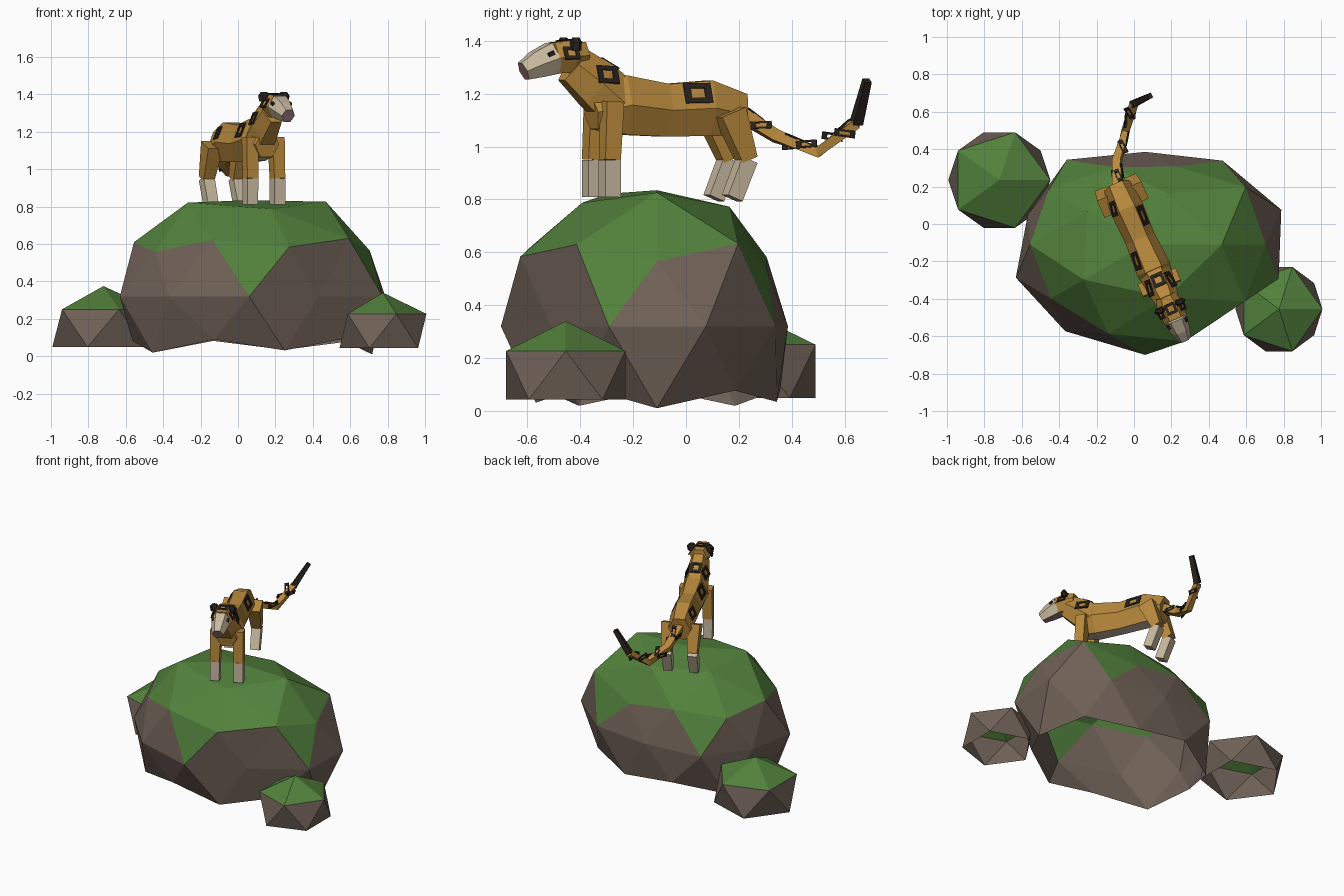
import bpy, bmesh
from math import sin, cos, atan, atan2, degrees, radians, pi
from mathutils import Vector
from mathutils.bvhtree import BVHTree

if "Cube" in bpy.data.objects:
    bpy.data.objects.remove(bpy.data.objects["Cube"])


def material(name, rgb):
    m = bpy.data.materials.new(name)
    m.diffuse_color = (*rgb, 1)
    m.use_nodes = True
    m.node_tree.nodes["Principled BSDF"].inputs["Base Color"].default_value = m.diffuse_color
    return m


COAT = material("coat", (0.48, 0.25, 0.045))
PALE = material("pale_fur", (0.58, 0.49, 0.35))
DARK = material("dark_fur", (0.022, 0.016, 0.013))
MAUVE = material("mouth", (0.28, 0.16, 0.18))
ROCK = material("stone", (0.16, 0.12, 0.095))
MOSS = material("moss", (0.085, 0.22, 0.045))

# The animal stands on a straight axis turned away from -y
TURN = atan(0.44)
SIDE = Vector((cos(TURN), sin(TURN), 0))
FWD = Vector((sin(TURN), -cos(TURN), 0))


def P(lat, y, z):
    return Vector((-0.09 + 0.44 * (0.2 - y), y, z)) + SIDE * lat


def finish(name, bm, mats):
    me = bpy.data.meshes.new(name)
    bm.to_mesh(me)
    for m in mats:
        me.materials.append(m)
    ob = bpy.data.objects.new(name, me)
    bpy.context.collection.objects.link(ob)
    bm.free()
    return ob


def loft(name, stations, n=6, mats=(COAT,), pick=None):
    """Skin n-sided sections (point, half width, half height) along a path."""
    bm = bmesh.new()
    pts = [s[0] for s in stations]
    rings = []
    phase = pi / 4 if n == 4 else 0
    for i, (p, hw, hh) in enumerate(stations):
        t = (pts[min(i + 1, len(pts) - 1)] - pts[max(i - 1, 0)]).normalized()
        up = t.cross(SIDE).normalized()
        right = up.cross(t)
        rings.append([bm.verts.new(p + right * hw * cos(phase + 2 * pi * k / n)
                                   + up * hh * sin(phase + 2 * pi * k / n)) for k in range(n)])
    for a, b in zip(rings, rings[1:]):
        for k in range(n):
            bm.faces.new((a[k], a[(k + 1) % n], b[(k + 1) % n], b[k]))
    bm.faces.new(rings[0])
    bm.faces.new(rings[-1])
    bmesh.ops.recalc_face_normals(bm, faces=bm.faces)
    bm.normal_update()
    if pick:
        for f in bm.faces:
            f.material_index = pick(f)
    tree = BVHTree.FromBMesh(bm)
    finish(name, bm, mats)
    return tree


def boulder(name, centre, size, subdiv, moss, factors=None):
    """Icosphere with an open underside; factors push each ring in or out."""
    bm = bmesh.new()
    bmesh.ops.create_icosphere(bm, subdivisions=subdiv, radius=1)
    bmesh.ops.delete(bm, geom=[v for v in bm.verts if v.co.z < -0.6], context='VERTS')
    for v in bm.verts:
        f = 1
        ring = factors and factors.get(round(v.co.z * 100))
        if ring:
            a = degrees(atan2(v.co.y, v.co.x)) % 359.9
            f = ring[int(a / (360 / len(ring)) + 0.01) % len(ring)]
        v.co = Vector(c + s * q * f for c, s, q in zip(centre, size, v.co))
    for f in bm.faces:
        f.material_index = int(moss(f.calc_center_median()))
    finish(name, bm, (ROCK, MOSS))


# Main boulder with moss cap and hanging moss triangles
def main_moss(c):
    a = degrees(atan2(c.y + 0.11, c.x - 0.06)) % 360
    tongue = any(abs(a - t) < 13 for t in (54, 126, 270, 342))
    return c.z > 0.56 or (c.z > 0.455 and tongue)


boulder("main_boulder", (0.06, -0.11, 0.32), (0.75, 0.59, 0.572), 2, main_moss, {
    100: [0.9],
    85: [1.04, 0.93, 0.97, 1.03, 0.96],
    53: [1.04, 0.87, 0.965, 1.0, 1.03],
    45: [0.96, 0.83, 0.95, 0.93, 1.03],
    0: [1.02, 0.94, 0.84, 0.95, 0.88, 0.97, 0.97, 1.0, 0.84, 1.0],
    -45: [0.95, 0.93, 0.93, 0.9, 0.9],
    -53: [1.03, 0.95, 1.0, 1.0, 0.96]})

# Two small side stones
boulder("left_stone", (-0.72, 0.235, 0.15), (0.305, 0.3, 0.225), 1, lambda c: c.z > 0.24)
boulder("right_stone", (0.775, -0.455, 0.135), (0.26, 0.265, 0.205), 1, lambda c: c.z > 0.22)


# Torso, with pale belly
def under(f):
    return int(f.normal.z < -0.8)


torso = loft("torso", [
    (P(0, 0.205, 1.12), 0.075, 0.092), (P(0, 0.08, 1.145), 0.09, 0.121),
    (P(0, -0.08, 1.137), 0.082, 0.115), (P(0, -0.24, 1.157), 0.095, 0.13),
    (P(0, -0.36, 1.13), 0.07, 0.075)], mats=(COAT, PALE), pick=under)

# Neck and head
neck = loft("neck", [(P(0, -0.26, 1.16), 0.085, 0.11), (P(0, -0.34, 1.235), 0.08, 0.105),
                     (P(0, -0.43, 1.31), 0.062, 0.085)])
head = loft("head", [(P(0, -0.385, 1.345), 0.055, 0.058), (P(0, -0.44, 1.34), 0.072, 0.07),
                     (P(0, -0.505, 1.335), 0.065, 0.068)])


# Muzzle: pale above, mauve mouth below and at the tip
def mouth(f):
    return int(f.normal.z < -0.75 or f.normal.dot(FWD) > 0.85)


loft("muzzle", [(P(0, -0.5, 1.335), 0.066, 0.07), (P(0, -0.565, 1.31), 0.054, 0.058),
                (P(0, -0.615, 1.285), 0.038, 0.04)], mats=(PALE, MAUVE), pick=mouth)

# Paired parts: legs, ears, eyes
for s, word in ((-1, "right"), (1, "left")):
    lat = 0.079 * s
    knee = P(lat, -0.32, 0.95)
    loft(f"{word}_front_leg", [(P(lat * 0.95, -0.31, 1.17), 0.05, 0.05), (knee, 0.045, 0.045)], 4)
    loft(f"{word}_front_paw", [(knee, 0.045, 0.045), (P(lat, -0.32, 0.81), 0.044, 0.046)], 4, (PALE,))
    hock = P(lat * 1.1, 0.195, 0.95)
    loft(f"{word}_hind_leg", [(P(lat * 1.1, 0.13, 1.13), 0.06, 0.075), (hock, 0.046, 0.046)], 4)
    loft(f"{word}_hind_paw", [(hock, 0.046, 0.046), (P(lat * 1.1, 0.14, 0.805), 0.043, 0.045)], 4, (PALE,))
    loft(f"{word}_ear", [(P(0.055 * s, -0.44, 1.365), 0.03, 0.02), (P(0.058 * s, -0.44, 1.395), 0.034, 0.02),
                         (P(0.058 * s, -0.44, 1.413), 0.018, 0.012)], 6, (DARK,))
    loft(f"{word}_eye", [(P(0.05 * s, -0.52, 1.355), 0.012, 0.012),
                         (P(0.05 * s, -0.54, 1.345), 0.01, 0.01)], 4, (DARK,))

# Tail with dark tip
path = [Vector(p) for p in ((-0.085, 0.18, 1.14), (-0.09, 0.34, 1.04), (-0.045, 0.5, 0.98),
                            (0.0, 0.645, 1.09), (0.085, 0.685, 1.25))]
tail = loft("tail", [(p, r, r) for p, r in zip(path[:4], (0.038, 0.032, 0.028, 0.026))], 4)
loft("tail_tip", [(path[3], 0.028, 0.028), (path[4], 0.02, 0.02)], 4, (DARK,))

# Square rosettes laid on the coat
spots = bmesh.new()


def rosette(tree, point, w, l):
    loc, nrm, _, _ = tree.find_nearest(point)
    v = (FWD - nrm * FWD.dot(nrm)).normalized()
    u = v.cross(nrm)
    corners = ((-1, -1), (1, -1), (1, 1), (-1, 1))
    rings = [[spots.verts.new(loc + u * a * w * k + v * b * l * k + nrm * h) for a, b in corners]
             for k, h in ((1, -0.003), (1, 0.005), (0.5, 0.005), (0.5, -0.003))]
    for a, b in zip(rings, rings[1:]):
        for k in range(4):
            spots.faces.new((a[k], a[(k + 1) % 4], b[(k + 1) % 4], b[k]))


rosette(torso, P(0.07, 0.02, 1.205), 0.04, 0.055)
rosette(torso, P(-0.08, -0.17, 1.215), 0.04, 0.05)
rosette(torso, P(-0.08, 0.11, 1.2), 0.035, 0.04)
rosette(neck, P(0, -0.29, 1.33), 0.035, 0.04)
rosette(head, P(0, -0.455, 1.42), 0.03, 0.03)
for s in (-1, 1):
    rosette(neck, P(0.09 * s, -0.315, 1.285), 0.035, 0.045)
    rosette(head, P(0.09 * s, -0.46, 1.37), 0.027, 0.03)
for a, b in zip(path[:3], path[1:4]):
    for s in (-1, 1):
        rosette(tail, a.lerp(b, 0.55) + SIDE * 0.05 * s, 0.014, 0.04)
    rosette(tail, a.lerp(b, 0.55) + Vector((0, 0, 0.05)), 0.014, 0.04)
finish("rosettes", spots, (DARK,))
